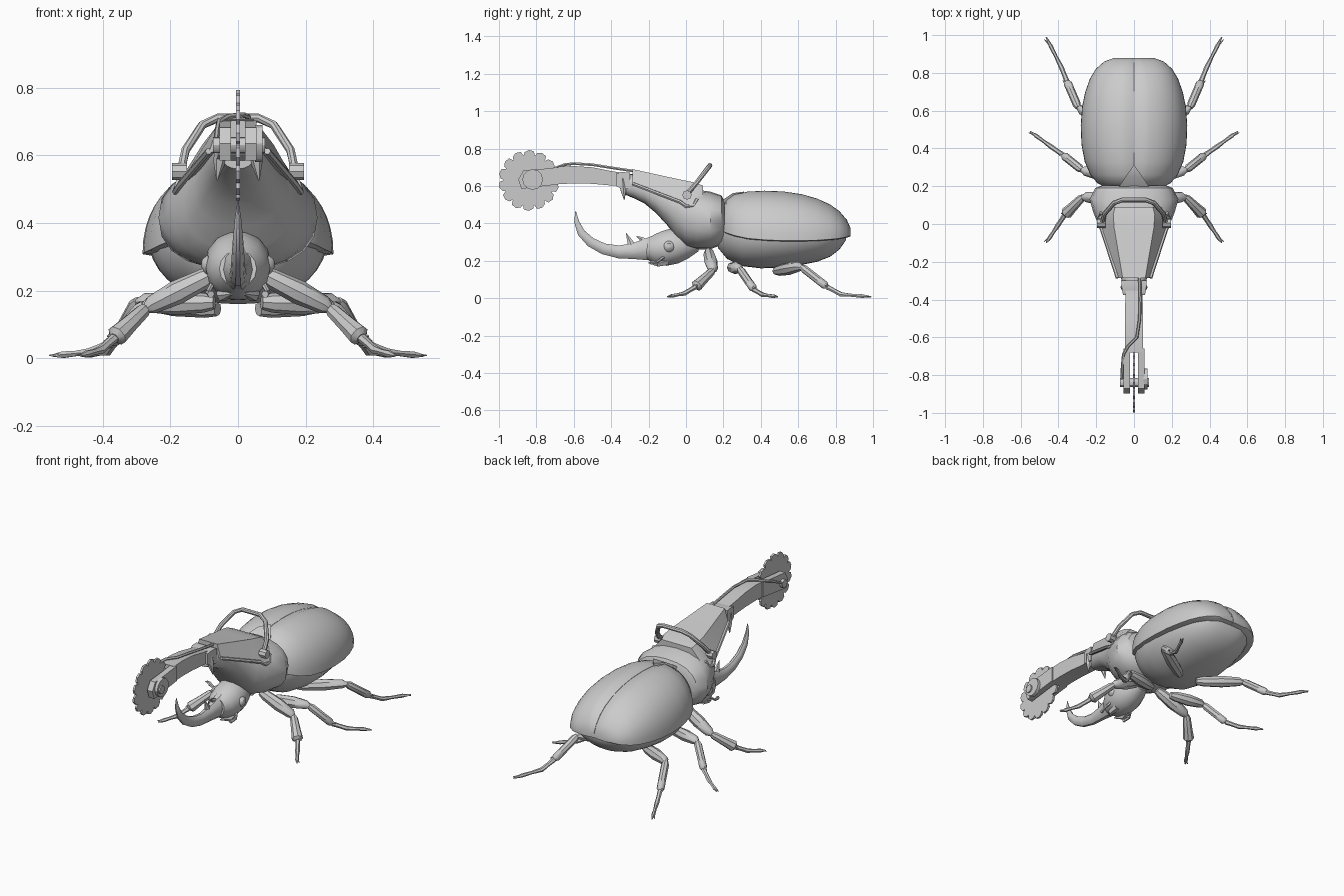
import bpy, bmesh, math
from mathutils import Vector

grey = bpy.data.materials.new("light_grey")
grey.diffuse_color = (0.6, 0.6, 0.6, 1)


def build(name, rings, angle=40, cap=True, closed=True):
    """Skin a list of equal-length point rings into an object."""
    bm = bmesh.new()
    vs = [[bm.verts.new(p) for p in r] for r in rings]
    n = len(rings[0])
    for a, b in zip(vs, vs[1:]):
        for i in range(n if closed else n - 1):
            j = (i + 1) % n
            bm.faces.new((a[i], a[j], b[j], b[i]))
    if cap:
        bm.faces.new(vs[0][::-1])
        bm.faces.new(vs[-1])
    bmesh.ops.remove_doubles(bm, verts=bm.verts, dist=0.0002)
    bmesh.ops.recalc_face_normals(bm, faces=bm.faces)
    me = bpy.data.meshes.new(name)
    bm.to_mesh(me)
    bm.free()
    me.materials.append(grey)
    ob = bpy.data.objects.new(name, me)
    bpy.context.collection.objects.link(ob)
    bpy.ops.object.select_all(action='DESELECT')
    ob.select_set(True)
    bpy.context.view_layer.objects.active = ob
    bpy.ops.object.shade_smooth_by_angle(angle=math.radians(angle))
    return ob


def tube(name, pts, radii, n=8, wide=1.0):
    """Tapered tube along a path; wide flattens or widens it sideways."""
    pts = [Vector(p) for p in pts]
    rings = []
    for i, p in enumerate(pts):
        t = (pts[min(i + 1, len(pts) - 1)] - pts[max(i - 1, 0)]).normalized()
        up = Vector((0, 0, 1)) if abs(t.z) < 0.95 else Vector((0, 1, 0))
        s = t.cross(up).normalized()
        u = s.cross(t)
        rings.append([p + radii[i] * (wide * math.cos(a) * s + math.sin(a) * u)
                      for a in (2 * math.pi * k / n for k in range(n))])
    return build(name, rings)


def plate(name, outline, x0, x1):
    """Extrude a (y, z) outline from x0 to x1."""
    return build(name, [[(x, y, z) for y, z in outline] for x in (x0, x1)], 30)


def power(v, p):
    return math.copysign(abs(v) ** p, v)


def disc(y, z, r, n):
    return [(y + r * math.cos(2 * math.pi * k / n), z + r * math.sin(2 * math.pi * k / n)) for k in range(n)]


# wing covers: y, half width, rim z, top z
cover = [(.195, .15, .36, .48), (.215, .19, .35, .53), (.26, .228, .335, .557), (.33, .258, .32, .572),
         (.42, .275, .312, .577), (.52, .279, .308, .573), (.62, .272, .308, .558), (.7, .255, .31, .535),
         (.77, .23, .315, .503), (.82, .2, .32, .467), (.86, .155, .328, .42), (.88, .1, .335, .375)]
for side, label in ((1, "right"), (-1, "left")):
    rings = []
    for y, w, rim, top in cover:
        arc = [math.pi / 2 * k / 12 for k in range(13)]
        r = [(side * (w * power(math.cos(a), .9) + .003), y, rim + (top - rim) * power(math.sin(a), .92)) for a in arc]
        r[-1] = (side * .001, y, top - .016)               # seam groove
        r += [(side * .001, y, rim), (side * (w - .02), y, rim - .004)]
        rings.append(r)
    build("wing_cover_" + label, rings, 45)

# belly below the covers: y, half width, bottom z
belly = [(.17, .12, .27), (.22, .18, .21), (.3, .235, .172), (.4, .262, .16), (.5, .266, .163),
         (.6, .257, .175), (.7, .235, .195), (.77, .205, .222), (.82, .165, .26), (.855, .1, .31)]
build("belly", [[(w * power(math.cos(a), .9), y, .36 + (lo - .36) * math.sin(a))
                 for a in (math.pi * k / 18 for k in range(19))] for y, w, lo in belly])

# scutellum between the covers
build("scutellum", [[(-.085, .19, .522), (.085, .19, .522), (.085, .19, .48), (-.085, .19, .48)],
                    [(-.045, .25, .562), (.045, .25, .562), (.045, .25, .5), (-.045, .25, .5)],
                    [(-.002, .31, .57), (.002, .31, .57), (.002, .31, .5), (-.002, .31, .5)]])

# thorax: y, half width, bottom z, top z
thorax = [(.205, .17, .30, .52), (.19, .205, .285, .55), (.13, .235, .262, .57), (.06, .215, .262, .58),
          (0, .19, .275, .59), (-.05, .16, .32, .605), (-.1, .13, .39, .62), (-.16, .108, .455, .635),
          (-.22, .09, .505, .65), (-.28, .072, .535, .665), (-.34, .05, .56, .66)]
build("thorax", [[(w * power(math.cos(a), .85), y, (lo + hi) / 2 + (hi - lo) / 2 * power(math.sin(a), .85))
                  for a in (2 * math.pi * k / 20 for k in range(20))] for y, w, lo, hi in thorax])

# armour hood with sloping sides: y, top half width, top z, side half width, side z
hood = [(.09, .1, .602, .165, .53), (.05, .11, .618, .188, .5), (-.02, .105, .632, .172, .515),
        (-.285, .06, .69, .085, .61)]
build("hood", [[(-s, y, b), (-t, y, h), (t, y, h), (s, y, b), (s - .03, y, b), (.03 - s, y, b)]
               for y, t, h, s, b in hood], 25)

# carrying handle, hinge bolts and hood edge rails
arch = [(.17, 0, .55), (.155, .055, .615), (.105, .112, .69), (.06, .128, .71)]
tube("handle", arch + [(-x, y, z) for x, y, z in arch[::-1]], [.013] * 8)
for s, label in ((1, "right"), (-1, "left")):
    plate("hinge_bolt_" + label, disc(.005, .552, .025, 8), s * .15, s * .195)
    tube("hood_rail_" + label, [(s * .087, -.285, .612), (s * .17, -.03, .515), (s * .185, .0, .492),
                                (s * .185, .04, .492), (s * .172, .06, .53)], [.01] * 5, 6)
    # clamp claws under the collar
    tube("collar_claw_" + label, [(s * .045, -.34, .64), (s * .055, -.335, .58), (s * .062, -.33, .525)],
         [.022, .018, .002], 6)

# collar and saw arm: y, half width, bottom z, top z
box = lambda y, w, lo, hi: [(-w, y, lo), (w, y, lo), (w, y, hi), (-w, y, hi)]
build("collar", [box(-.3, .068, .585, .672), box(-.345, .064, .585, .675), box(-.375, .058, .6, .665)], 25)
build("saw_arm", [box(*v) for v in ((-.3, .045, .6, .665), (-.4, .046, .603, .68), (-.5, .048, .612, .7),
                                    (-.6, .048, .614, .707), (-.68, .048, .61, .703))], 25)
cheek = [(-.66, .703), (-.76, .692), (-.87, .682), (-.897, .635), (-.88, .585), (-.76, .6), (-.66, .612)]
for s, label in ((1, "right"), (-1, "left")):
    plate("fork_" + label, cheek, s * .02, s * .055)
plate("motor", disc(-.82, .635, .055, 12), .05, .072)
plate("axle", disc(-.84, .63, .024, 12), -.074, .08)

# toothed blade
teeth = 14
edge = []
for k in range(teeth):
    for f, r in ((0, .138), (.12, .158), (.5, .163), (.85, .152), (.92, .138)):
        a = 2 * math.pi * (k + f) / teeth
        edge.append((-.84 + r * math.cos(a), .63 + r * math.sin(a)))
plate("saw_blade", edge, -.006, .006)

# hose along the arm
tube("hose", [(.03, -.28, .68), (.032, -.4, .698), (.03, -.5, .714), (.015, -.6, .72), (-.03, -.645, .715),
              (-.056, -.69, .7), (-.062, -.76, .67), (-.066, -.84, .63)], [.008] * 8, 6)

# head with eyes and curved lower horn
tube("head", [(0, .06, .3), (0, 0, .29), (0, -.06, .28), (0, -.12, .265), (0, -.17, .262), (0, -.21, .265)],
     [.05, .08, .098, .095, .08, .055], 14)
tube("lower_horn", [(0, -.12, .27), (0, -.2, .263), (0, -.28, .252), (0, -.36, .248), (0, -.44, .264),
                    (0, -.51, .3), (0, -.56, .35), (0, -.585, .41), (0, -.59, .465)],
     [.09, .064, .045, .036, .031, .027, .022, .014, .002], 10, .7)
tube("horn_thorn_large", [(0, -.29, .275), (0, -.3, .305), (0, -.32, .348)], [.028, .017, .001], 6, .7)
tube("horn_thorn_small", [(0, -.22, .3), (0, -.235, .315), (0, -.265, .332)], [.022, .015, .001], 6, .7)
for s, label in ((1, "right"), (-1, "left")):
    tube("eye_" + label, [(s * .06, -.09, .275), (s * .085, -.09, .275), (s * .102, -.09, .272), (s * .108, -.09, .27)],
         [.036, .034, .022, .004], 10)
    tube("jaw_" + label, [(s * .04, -.1, .2), (s * .045, -.15, .185), (s * .02, -.2, .19)], [.025, .018, .003], 6)
    tube("feeler_" + label, [(s * .075, -.12, .22), (s * .09, -.15, .195), (s * .08, -.19, .19)], [.008, .007, .011], 6)

# legs: hip, knee, ankle, mid foot, toe, thigh radius, shin end radius
legs = {"front": ((.07, .12, .25), (.27, .145, .15), (.365, .05, .06), (.405, -.01, .025), (.465, -.1, .008), .036, .032),
        "middle": ((.07, .24, .165), (.275, .285, .16), (.375, .365, .045), (.44, .41, .018), (.55, .49, .008), .034, .022),
        "rear": ((.06, .48, .145), (.295, .615, .17), (.355, .755, .06), (.385, .83, .02), (.465, .99, .008), .034, .022)}
for name, (hip, knee, ankle, mid, toe, thigh, shin) in legs.items():
    for s, label in ((1, "right"), (-1, "left")):
        h, k, a, m, t = (Vector((s * p[0], p[1], p[2])) for p in (hip, knee, ankle, mid, toe))
        tag = name + "_" + label
        tube("thigh_" + tag, [h, h.lerp(k, .15), h.lerp(k, .55), h.lerp(k, .92), k.lerp(a, .05)],
             [thigh * .6, thigh * .85, thigh, thigh * .75, thigh * .35])
        tube("shin_" + tag, [k, k.lerp(a, .12), k.lerp(a, .6), k.lerp(a, .92), a],
             [.014, .022, (shin + .022) / 2, shin, shin * .5])
        tube("foot_" + tag, [a, a.lerp(m, .5), m, m.lerp(t, .35), m.lerp(t, .7), t],
             [.014, .012, .013, .009, .011, .003], 6)
        tube("toe_claw_" + tag, [m.lerp(t, .65), m.lerp(t, .92) + Vector((s * .016, 0, 0))], [.007, .002], 5)
        # shin spur
        tube("spur_" + tag, [k.lerp(a, .8), a + Vector((s * .022, .004, .005))], [.018, .002], 5)
